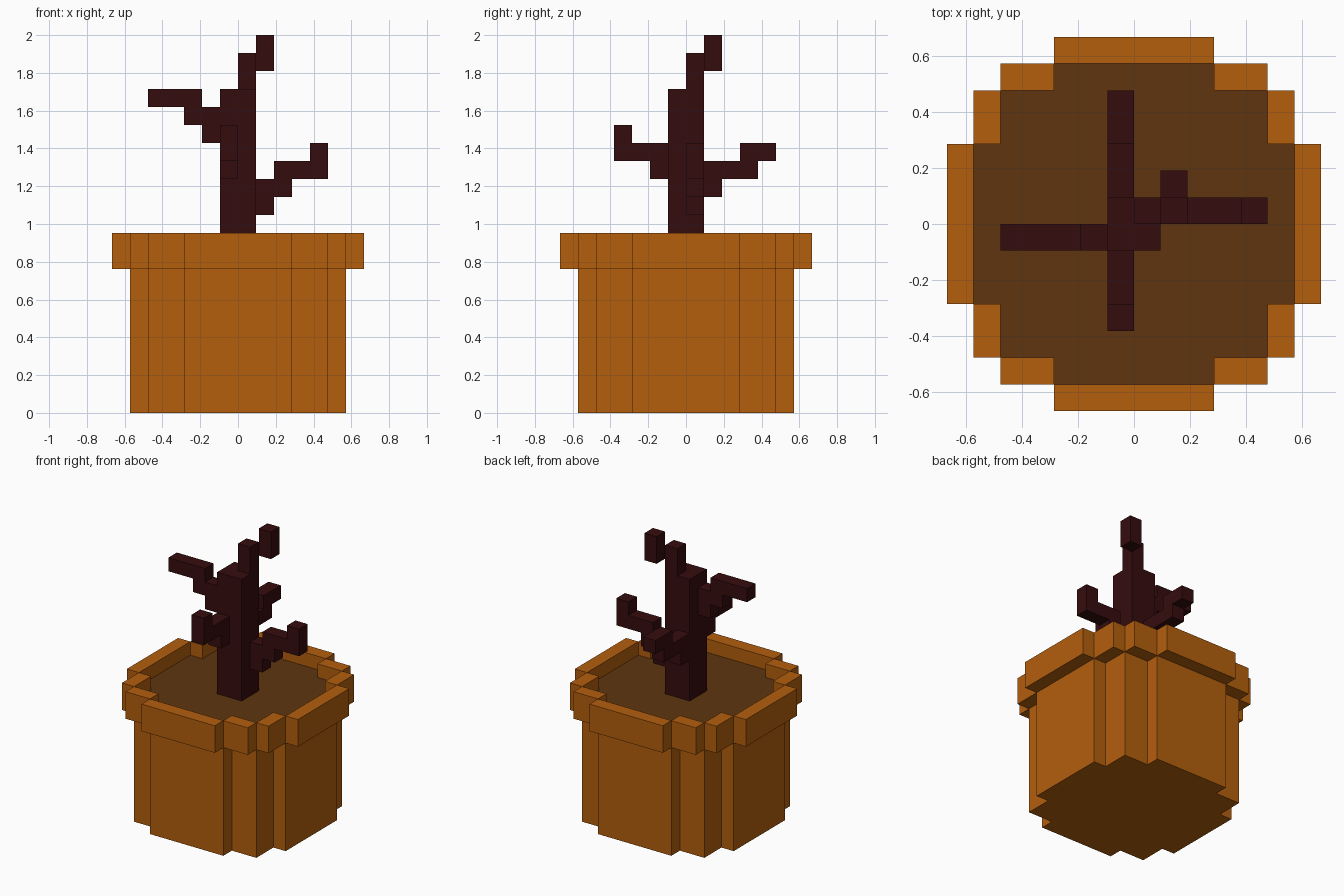
import bpy, bmesh

cube = bpy.data.objects.get("Cube")
if cube:
    bpy.data.objects.remove(cube, do_unlink=True)

U = 2 / 21  # one block


def material(name, rgb):
    m = bpy.data.materials.new(name)
    m.use_nodes = True
    m.diffuse_color = (*rgb, 1)
    bsdf = next(n for n in m.node_tree.nodes if n.type == 'BSDF_PRINCIPLED')
    bsdf.inputs["Base Color"].default_value = (*rgb, 1)
    return m


CLAY = material("orange clay", (0.453, 0.114, 0.0043))
SOIL = material("brown soil", (0.112, 0.036, 0.0045))
BARK = material("dark bark", (0.036, 0.0037, 0.0044))


def add_prism(bm, outline, z0, z1):
    """Extrude an outline (in blocks) from z0 to z1."""
    face = bm.faces.new([bm.verts.new((x * U, y * U, z0 * U)) for x, y in outline])
    ext = bmesh.ops.extrude_face_region(bm, geom=[face], use_keep_orig=True)
    top = [g for g in ext["geom"] if isinstance(g, bmesh.types.BMVert)]
    bmesh.ops.translate(bm, verts=top, vec=(0, 0, (z1 - z0) * U))


def make(name, mat, prisms):
    bm = bmesh.new()
    for p in prisms:
        add_prism(bm, *p)
    bmesh.ops.recalc_face_normals(bm, faces=bm.faces[:])
    mesh = bpy.data.meshes.new(name)
    bm.to_mesh(mesh)
    bm.free()
    mesh.materials.append(mat)
    ob = bpy.data.objects.new(name, mesh)
    bpy.context.collection.objects.link(ob)
    return ob


def box(x0, x1, y0, y1, z0, z1):
    return [(x0, y0), (x1, y0), (x1, y1), (x0, y1)], z0, z1


# Stepped round outline: one quarter, mirrored around
quarter = [(6, 3), (5, 3), (5, 5), (3, 5), (3, 6)]
outline = (quarter + [(-x, y) for x, y in reversed(quarter)]
           + [(-x, -y) for x, y in quarter] + [(x, -y) for x, y in reversed(quarter)])

make("pot_body", CLAY, [(outline, 0, 8)])
make("soil", SOIL, [(outline, 8, 9)])

# Rim: four long sides and paired corner blocks, two blocks high
rim = []
for s in (-1, 1):
    a, b = sorted((6 * s, 7 * s))
    rim += [box(a, b, -3, 3, 8, 10), box(-3, 3, a, b, 8, 10)]
    for t in (-1, 1):
        far, mid = sorted((5 * s, 6 * s)), sorted((3 * t, 5 * t))
        rim += [box(*far, *mid, 8, 10), box(*mid, *far, 8, 10)]
make("pot_rim", CLAY, rim)

# Trunk with a narrower leader and a tip offset diagonally
make("trunk", BARK, [box(-1, 1, -1, 1, 9, 18)])
make("leader", BARK, [box(0, 1, 0, 1, 18, 20)])
make("leader_tip", BARK, [box(1, 2, 1, 2, 19, 21)])

# Branches climbing outward in steps
make("right_branch", BARK, [box(-2, -1, -1, 0, 15, 16), box(-3, -1, -1, 0, 16, 17),
                            box(-5, -2, -1, 0, 17, 18)])
make("left_branch", BARK, [box(1, 2, 0, 1, 11, 12), box(1, 3, 0, 1, 12, 13),
                           box(2, 5, 0, 1, 13, 14), box(4, 5, 0, 1, 14, 15)])
make("front_branch", BARK, [box(-1, 0, -2, -1, 13, 14), box(-1, 0, -4, -1, 14, 15),
                            box(-1, 0, -4, -3, 15, 16)])
make("back_branch", BARK, [box(-1, 0, 1, 2, 12, 13), box(-1, 0, 1, 4, 13, 14),
                           box(-1, 0, 3, 5, 14, 15)])
